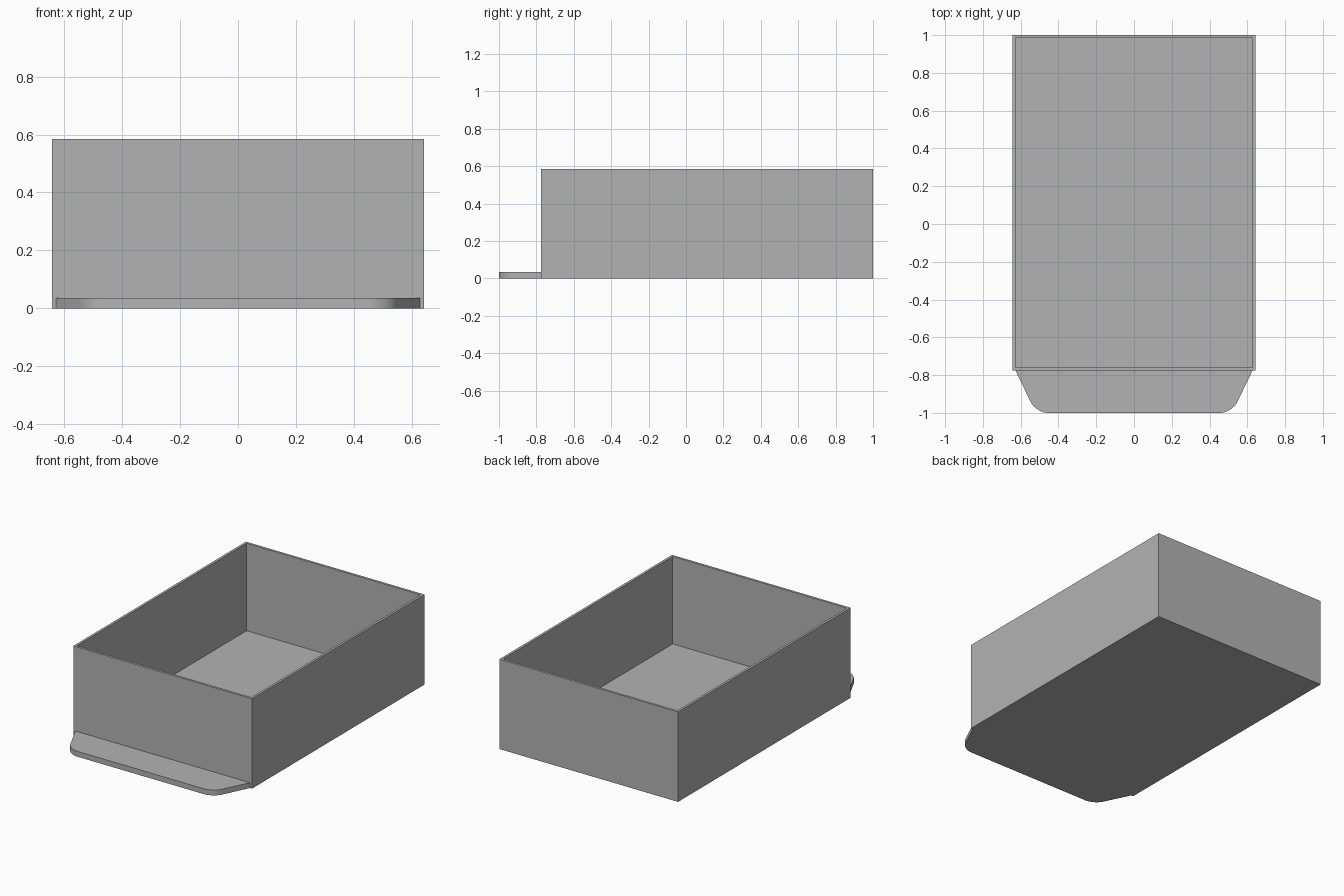
import bpy
import bmesh
from math import radians
from mathutils import Vector

cube = bpy.data.objects.get("Cube")
if cube:
    bpy.data.objects.remove(cube)

# Overall sizes
HALF_W, FRONT, BACK, HEIGHT = 0.643, -0.775, 1.0, 0.585
WALL, FLOOR = 0.016, 0.016
LIP_HALF, LIP_TIP, LIP_HEIGHT = 0.628, 0.519, 0.035

grey = bpy.data.materials.new("plain grey")
grey.use_nodes = True
colour = (0.45, 0.45, 0.45, 1)
grey.diffuse_color = colour
grey.node_tree.nodes["Principled BSDF"].inputs["Base Color"].default_value = colour


def finish(bm, name):
    bmesh.ops.recalc_face_normals(bm, faces=bm.faces)
    mesh = bpy.data.meshes.new(name)
    bm.to_mesh(mesh)
    bm.free()
    mesh.materials.append(grey)
    obj = bpy.data.objects.new(name, mesh)
    bpy.context.collection.objects.link(obj)
    return obj


def extrude_outline(bm, points, height):
    face = bm.faces.new([bm.verts.new((x, y, 0)) for x, y in points])
    result = bmesh.ops.extrude_face_region(bm, geom=[face], use_keep_orig=True)
    top = [g for g in result["geom"] if isinstance(g, bmesh.types.BMVert)]
    bmesh.ops.translate(bm, verts=top, vec=(0, 0, height))


# Open box: inset the top face and push it down to the floor
bm = bmesh.new()
extrude_outline(bm, [(-HALF_W, FRONT), (HALF_W, FRONT), (HALF_W, BACK), (-HALF_W, BACK)], HEIGHT)
bmesh.ops.recalc_face_normals(bm, faces=bm.faces)
top = max(bm.faces, key=lambda f: f.calc_center_median().z)
bmesh.ops.inset_region(bm, faces=[top], thickness=WALL, use_even_offset=True)
well = bmesh.ops.extrude_face_region(bm, geom=[top])
bmesh.ops.delete(bm, geom=[top], context="FACES_ONLY")
sunk = [g for g in well["geom"] if isinstance(g, bmesh.types.BMVert)]
bmesh.ops.translate(bm, verts=sunk, vec=(0, 0, FLOOR - HEIGHT))
finish(bm, "open_box")

# Front lip: tapered plate with rounded outer corners
bm = bmesh.new()
extrude_outline(bm, [(-LIP_HALF, FRONT), (-LIP_TIP, -1), (LIP_TIP, -1), (LIP_HALF, FRONT)], LIP_HEIGHT)
corners = [e for e in bm.edges
           if all(v.co.y < -0.99 for v in e.verts)
           and abs((e.verts[0].co - e.verts[1].co).z) > 0.01]
bmesh.ops.bevel(bm, geom=corners, offset=0.064, offset_type="OFFSET",
                segments=10, profile=0.5, affect="EDGES")
lip = finish(bm, "front_lip")
bpy.ops.object.select_all(action="DESELECT")
lip.select_set(True)
bpy.context.view_layer.objects.active = lip
bpy.ops.object.shade_smooth_by_angle(angle=radians(20))
